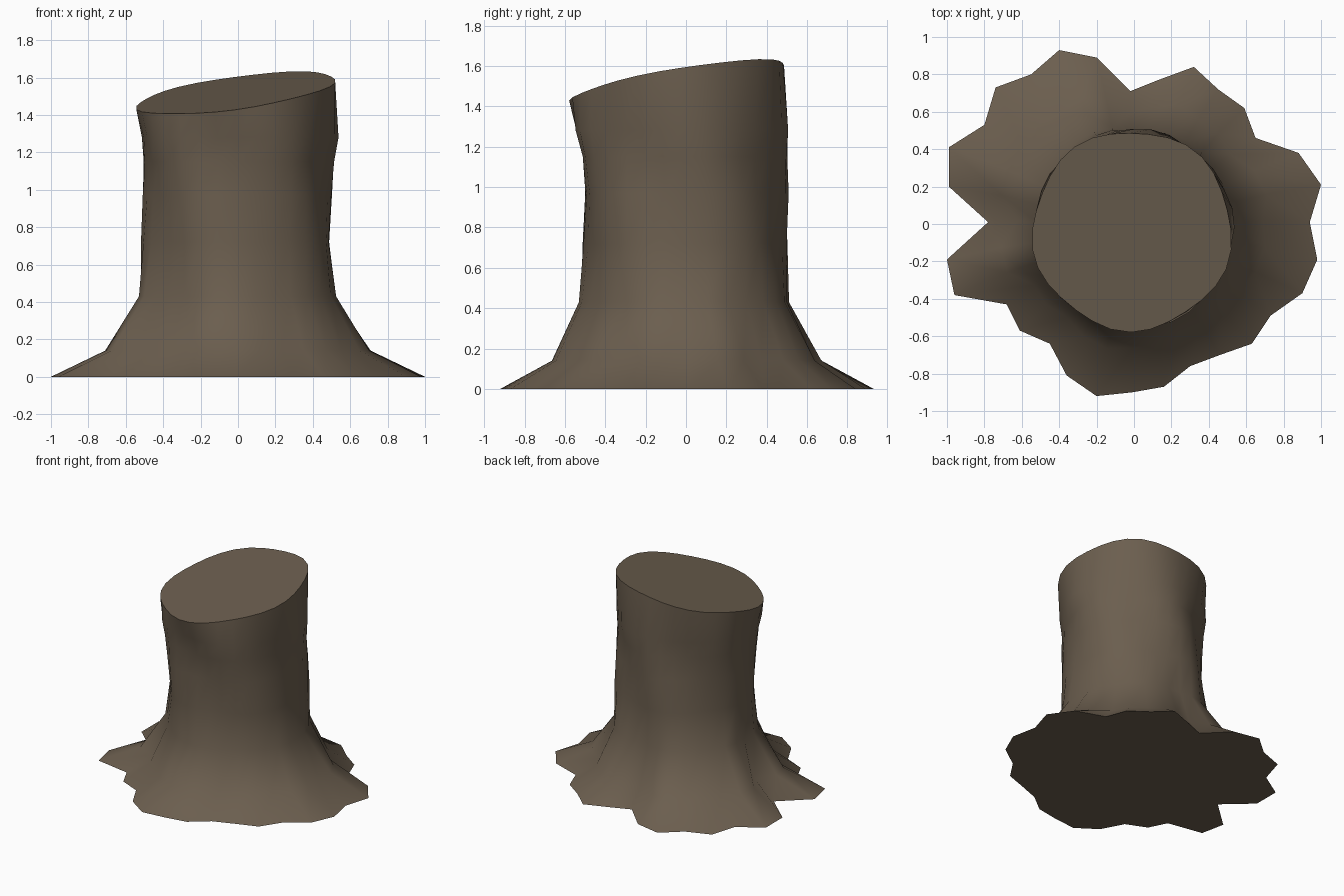
import bpy, bmesh, math

if "Cube" in bpy.data.objects:
    bpy.data.objects.remove(bpy.data.objects["Cube"])

# Root outline on the ground, counter-clockwise from the right
ROOTS = [(1.0, .21), (.88, .38), (.65, .46), (.59, .62), (.45, .72), (.32, .84), (.13, .77), (-.02, .71),
         (-.20, .89), (-.40, .93), (-.55, .80), (-.74, .73), (-.80, .53), (-.99, .41), (-.99, .20), (-.78, .01),
         (-1.0, -.19), (-.96, -.38), (-.68, -.43), (-.61, -.57), (-.45, -.64), (-.36, -.81), (-.20, -.92),
         (-.01, -.90), (.16, -.87), (.30, -.76), (.46, -.70), (.63, -.64), (.73, -.49), (.90, -.37),
         (.98, -.19), (.94, .01)]

# Trunk rings: height, mean radius, share of root flare, y shift, groove depth
RINGS = [(.14, .50, .43, .01, 0), (.43, .495, .07, 0, .008), (.72, .495, .02, -.005, .018),
         (.97, .503, 0, -.01, .016), (1.15, .505, 0, -.018, .018), (1.28, .525, 0, -.025, .014)]


def cut_height(x, y):
    # slanted saw cut, slightly levelled at its high side
    return min(1.525 + .135 * x + .165 * y, 1.637)


bm = bmesh.new()
loops = [[bm.verts.new((x, y, 0)) for x, y in ROOTS]]

# Trunk with flaring roots and spiral grooves
for z, radius, flare, dy, depth in RINGS:
    loop = []
    for x, y in ROOTS:
        a = math.atan2(y, x)
        r = radius + (math.hypot(x, y) - .5) * flare
        r += depth * math.cos(5 * a + 4.5 * z)
        loop.append(bm.verts.new((r * math.cos(a), r * math.sin(a) + dy, z)))
    loops.append(loop)

# Slanted rim
rim = []
for x, y in ROOTS:
    a = math.atan2(y, x)
    r = .532 + .012 * math.cos(5 * a + 1.8)
    px, py = r * math.cos(a) - .01, r * math.sin(a) - .035
    rim.append(bm.verts.new((px, py, cut_height(px, py))))
loops.append(rim)

n = len(ROOTS)
for lo, hi in zip(loops, loops[1:]):
    for i in range(n):
        j = (i + 1) % n
        bm.faces.new((lo[i], lo[j], hi[j], hi[i]))

# Underside and cut top
bm.faces.new(list(reversed(loops[0])))
bm.faces.new(rim)
bmesh.ops.recalc_face_normals(bm, faces=bm.faces[:])

mesh = bpy.data.meshes.new("tree_stump")
bm.to_mesh(mesh)
bm.free()
stump = bpy.data.objects.new("tree_stump", mesh)
bpy.context.collection.objects.link(stump)

bark = bpy.data.materials.new("brown_bark")
bark.diffuse_color = (.147, .112, .077, 1)
bark.use_nodes = True
bark.node_tree.nodes["Principled BSDF"].inputs["Base Color"].default_value = bark.diffuse_color
mesh.materials.append(bark)

bpy.context.view_layer.objects.active = stump
stump.select_set(True)
bpy.ops.object.shade_smooth_by_angle(angle=math.radians(60))
